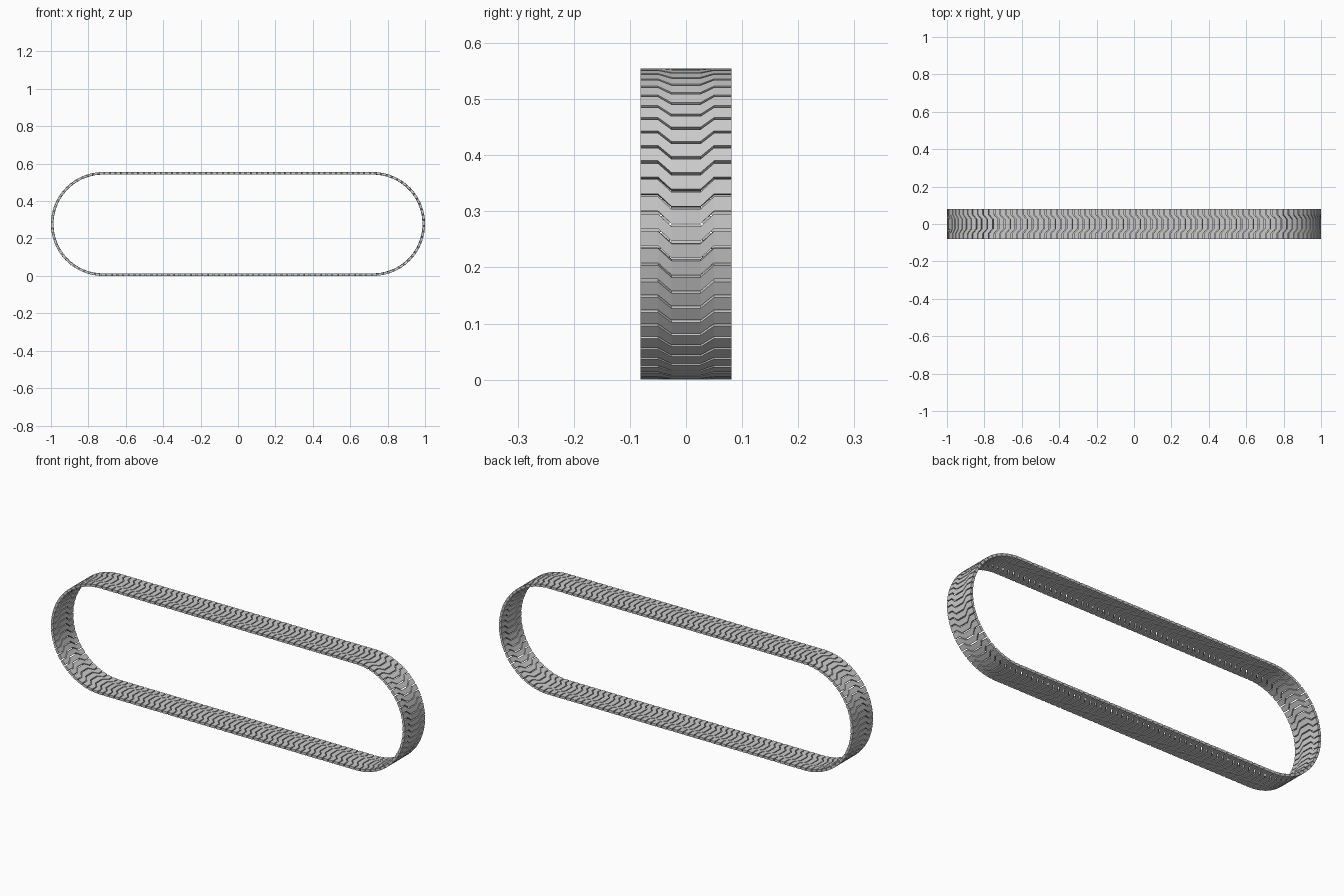
import bpy, bmesh, math

if "Cube" in bpy.data.objects:
    bpy.data.objects.remove(bpy.data.objects["Cube"])

R_OUT, THICK, HALF = 0.2775, 0.013, 0.7225   # end radius, plate thickness, half straight run
R_MID = R_OUT - THICK / 2
LINKS = 152
LENGTH = 4 * HALF + 2 * math.pi * R_MID
PITCH = LENGTH / LINKS
GAP = 0.005
# chevron outline across the width: (y, shift along the track)
CHEVRON = [(-0.081, 0), (-0.05, 0), (-0.026, 0.022), (0.026, 0.022), (0.05, 0), (0.081, 0)]


def on_track(s, offset):
    """Point on the stadium loop, clockwise from the front, starting mid right end."""
    r, arc = R_MID + offset, math.pi * R_MID
    s %= LENGTH
    if s < arc / 2:
        a = s / R_MID
        return HALF + r * math.cos(a), -r * math.sin(a)
    s -= arc / 2
    if s < 2 * HALF:
        return HALF - s, -r
    s -= 2 * HALF
    if s < arc:
        a = s / R_MID
        return -HALF - r * math.sin(a), -r * math.cos(a)
    s -= arc
    if s < 2 * HALF:
        return -HALF + s, r
    a = (s - 2 * HALF) / R_MID
    return HALF + r * math.sin(a), r * math.cos(a)


def add_link(bm, s0):
    """One chevron plate wrapped onto the track loop."""
    rows = []
    for y, shift in CHEVRON:
        ring = []
        for ds, off in ((0, -1), (PITCH - GAP, -1), (PITCH - GAP, 1), (0, 1)):
            x, z = on_track(s0 + ds + shift, off * THICK / 2)
            ring.append(bm.verts.new((x, y, z + R_OUT)))
        rows.append(ring)
    for a, b in zip(rows, rows[1:]):
        for i in range(4):
            j = (i + 1) % 4
            bm.faces.new((a[i], a[j], b[j], b[i]))
    bm.faces.new(rows[0])
    bm.faces.new(rows[-1])


# track loop made of separate links
bm = bmesh.new()
for i in range(LINKS):
    add_link(bm, i * PITCH + 0.0125)
bmesh.ops.recalc_face_normals(bm, faces=bm.faces)
mesh = bpy.data.meshes.new("track_links")
bm.to_mesh(mesh)
bm.free()
bpy.context.collection.objects.link(bpy.data.objects.new("track_links", mesh))
